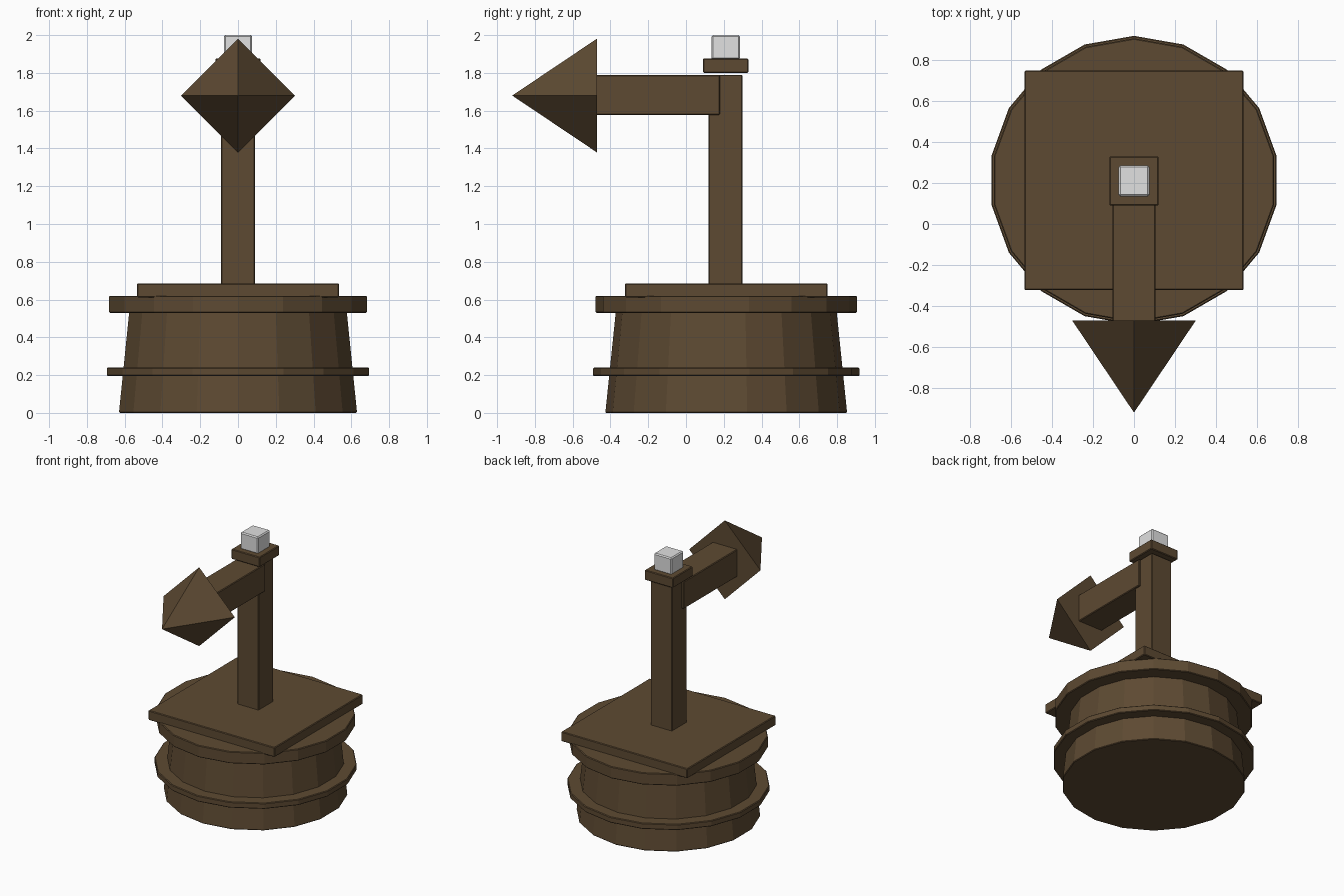
import bpy
import math

cube = bpy.data.objects.get("Cube")
if cube:
    bpy.data.objects.remove(cube, do_unlink=True)

SIDES = 18
BASE_Y = 0.213


def make_material(name, color):
    mat = bpy.data.materials.new(name)
    mat.use_nodes = True
    mat.diffuse_color = color
    mat.node_tree.nodes["Principled BSDF"].inputs["Base Color"].default_value = color
    return mat


wood = make_material("dark brown wood", (0.11, 0.068, 0.032, 1))
grey = make_material("light grey", (0.75, 0.75, 0.75, 1))


def finish(name, mat, bevel=0.005):
    obj = bpy.context.object
    obj.name = name
    obj.data.materials.append(mat)
    if bevel:
        mod = obj.modifiers.new("soft edges", 'BEVEL')
        mod.width = bevel
        mod.segments = 1
        mod.limit_method = 'ANGLE'
        mod.angle_limit = math.radians(40)
    return obj


def box(name, half_x, y0, y1, z0, z1, mat=wood, bevel=0.005):
    bpy.ops.mesh.primitive_cube_add(size=1, location=(0, (y0 + y1) / 2, (z0 + z1) / 2))
    bpy.context.object.scale = (2 * half_x, y1 - y0, z1 - z0)
    bpy.ops.object.transform_apply(location=False, rotation=False, scale=True)
    return finish(name, mat, bevel)


def drum(name, r_bottom, r_top, z0, z1):
    bpy.ops.mesh.primitive_cone_add(vertices=SIDES, radius1=r_bottom, radius2=r_top,
                                    depth=z1 - z0, location=(0, BASE_Y, (z0 + z1) / 2))
    return finish(name, wood)


# Round tapered base with two hoops
drum("base_drum", 0.64, 0.58, 0, 0.58)
drum("lower_hoop", 0.705, 0.705, 0.195, 0.24)
drum("upper_hoop", 0.693, 0.693, 0.53, 0.62)

# Square plate, post and arm
box("top_plate", 0.535, -0.322, 0.748, 0.612, 0.686)
box("post", 0.09, 0.12, 0.30, 0.67, 1.79)
box("arm", 0.105, -0.475, 0.18, 1.578, 1.788)

# Four-sided pointed head facing forward
bpy.ops.mesh.primitive_cone_add(vertices=4, radius1=0.302, radius2=0, depth=0.45,
                                location=(0, -0.695, 1.68),
                                rotation=(math.radians(90), 0, 0))
finish("arrow_head", wood, 0)

# Cap and small light block on top of the post
box("post_cap", 0.12, 0.09, 0.33, 1.80, 1.876)
box("top_block", 0.075, 0.135, 0.285, 1.87, 2.0, grey, 0.008)
